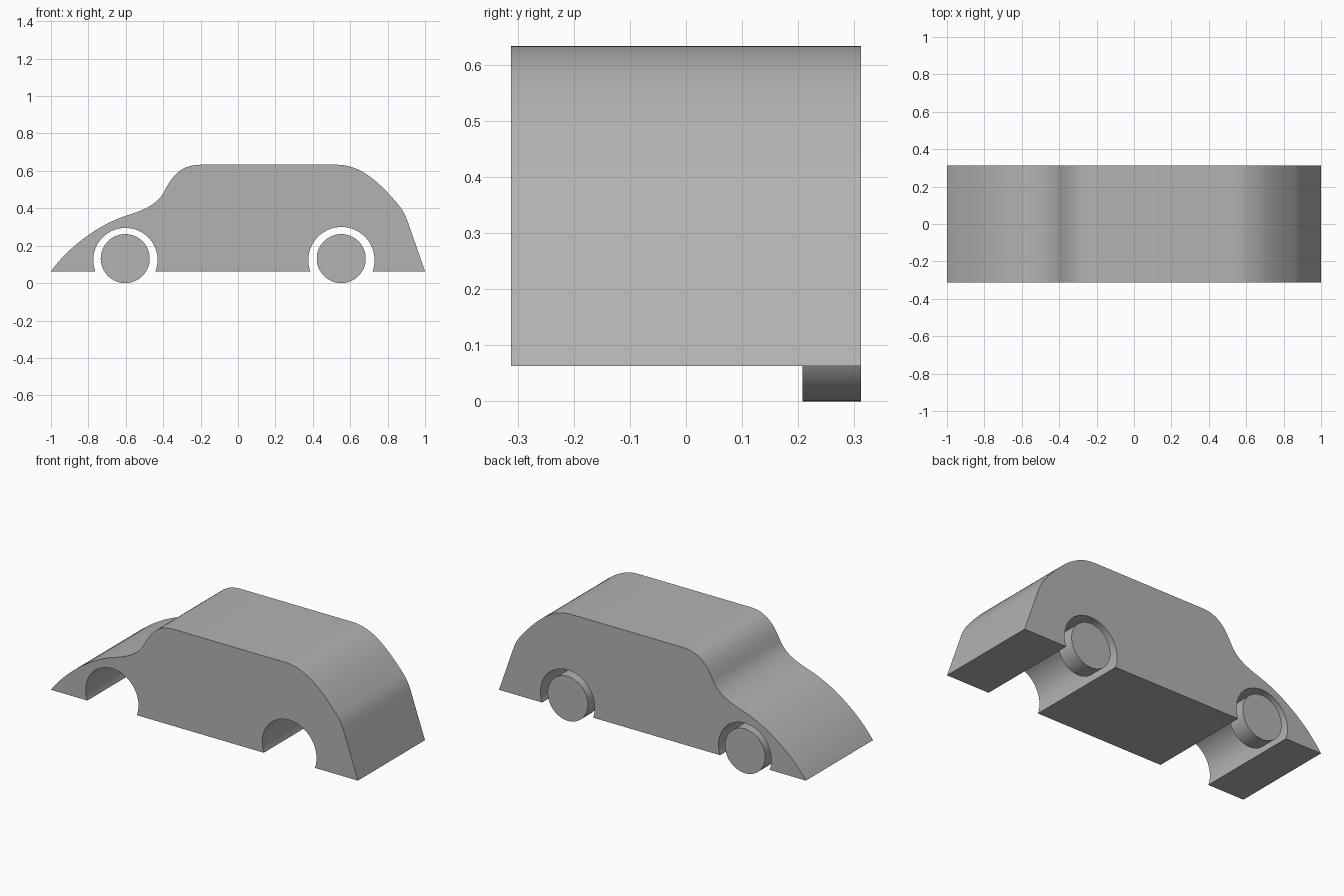
import bpy
import bmesh
from math import asin, cos, pi, radians, sin
from mathutils import Matrix, Vector
from mathutils.geometry import interpolate_bezier

cube = bpy.data.objects.get("Cube")
if cube:
    bpy.data.objects.remove(cube, do_unlink=True)

HALF_WIDTH = 0.312
FLOOR = 0.063
AXLE_ARCH_Z = 0.123
WHEEL_RADIUS = 0.131
WHEEL_DEPTH = 0.104

grey = bpy.data.materials.new("plain_grey")
grey.use_nodes = True
grey.diffuse_color = (0.45, 0.45, 0.45, 1)
grey.node_tree.nodes["Principled BSDF"].inputs["Base Color"].default_value = grey.diffuse_color


def finish(bm, name):
    """Turn a bmesh into a smooth-shaded object with crisp edges."""
    bmesh.ops.recalc_face_normals(bm, faces=bm.faces)
    mesh = bpy.data.meshes.new(name)
    bm.to_mesh(mesh)
    bm.free()
    mesh.materials.append(grey)
    obj = bpy.data.objects.new(name, mesh)
    bpy.context.collection.objects.link(obj)
    bpy.ops.object.select_all(action="DESELECT")
    obj.select_set(True)
    bpy.context.view_layer.objects.active = obj
    bpy.ops.object.shade_smooth_by_angle(angle=radians(30))
    return obj


def arch(center_x, radius, steps=40):
    """Wheel arch outline, running from its rear foot to its front foot."""
    dip = asin((AXLE_ARCH_Z - FLOOR) / radius)
    angles = [-dip + (pi + 2 * dip) * i / steps for i in range(steps + 1)]
    return [(center_x + radius * cos(a), AXLE_ARCH_Z + radius * sin(a)) for a in angles]


# Upper outline: bonnet, windscreen, roof and tail as Bezier spans
bonnet = [(-1, FLOOR), (-0.91, 0.19), (-0.75, 0.31), (-0.6, 0.36)]
cowl = [(-0.6, 0.36), (-0.51, 0.388), (-0.44, 0.415), (-0.4, 0.48)]
windscreen = [(-0.4, 0.48), (-0.365, 0.545), (-0.325, 0.633), (-0.2, 0.633)]
roof_back = [(0.53, 0.633), (0.64, 0.633), (0.73, 0.56), (0.81, 0.473)]
tail = [(0.81, 0.473), (0.865, 0.412), (0.885, 0.39), (0.907, 0.33)]

outline = []
for span in (bonnet, cowl, windscreen, roof_back, tail):
    p = [Vector(q) for q in span]
    for q in interpolate_bezier(p[0], p[1], p[2], p[3], 17):
        if not outline or (q.to_2d() - Vector(outline[-1])).length > 1e-4:
            outline.append((q.x, q.y))
outline.append((1, FLOOR))
outline += arch(0.553, 0.177) + arch(-0.602, 0.172)

# Body: the side outline extruded across the full width
bm = bmesh.new()
side = bm.faces.new([bm.verts.new((x, -HALF_WIDTH, z)) for x, z in outline])
extruded = bmesh.ops.extrude_face_region(bm, geom=[side], use_keep_orig=True)
verts = [v for v in extruded["geom"] if isinstance(v, bmesh.types.BMVert)]
bmesh.ops.translate(bm, verts=verts, vec=(0, 2 * HALF_WIDTH, 0))
finish(bm, "car_body")

# Wheels: two discs flush with the far side
for name, x in (("front_wheel", -0.603), ("rear_wheel", 0.552)):
    bm = bmesh.new()
    place = Matrix.Translation((x, HALF_WIDTH - WHEEL_DEPTH / 2, WHEEL_RADIUS))
    bmesh.ops.create_cone(bm, cap_ends=True, segments=64, radius1=WHEEL_RADIUS,
                          radius2=WHEEL_RADIUS, depth=WHEEL_DEPTH,
                          matrix=place @ Matrix.Rotation(pi / 2, 4, "X"))
    finish(bm, name)
